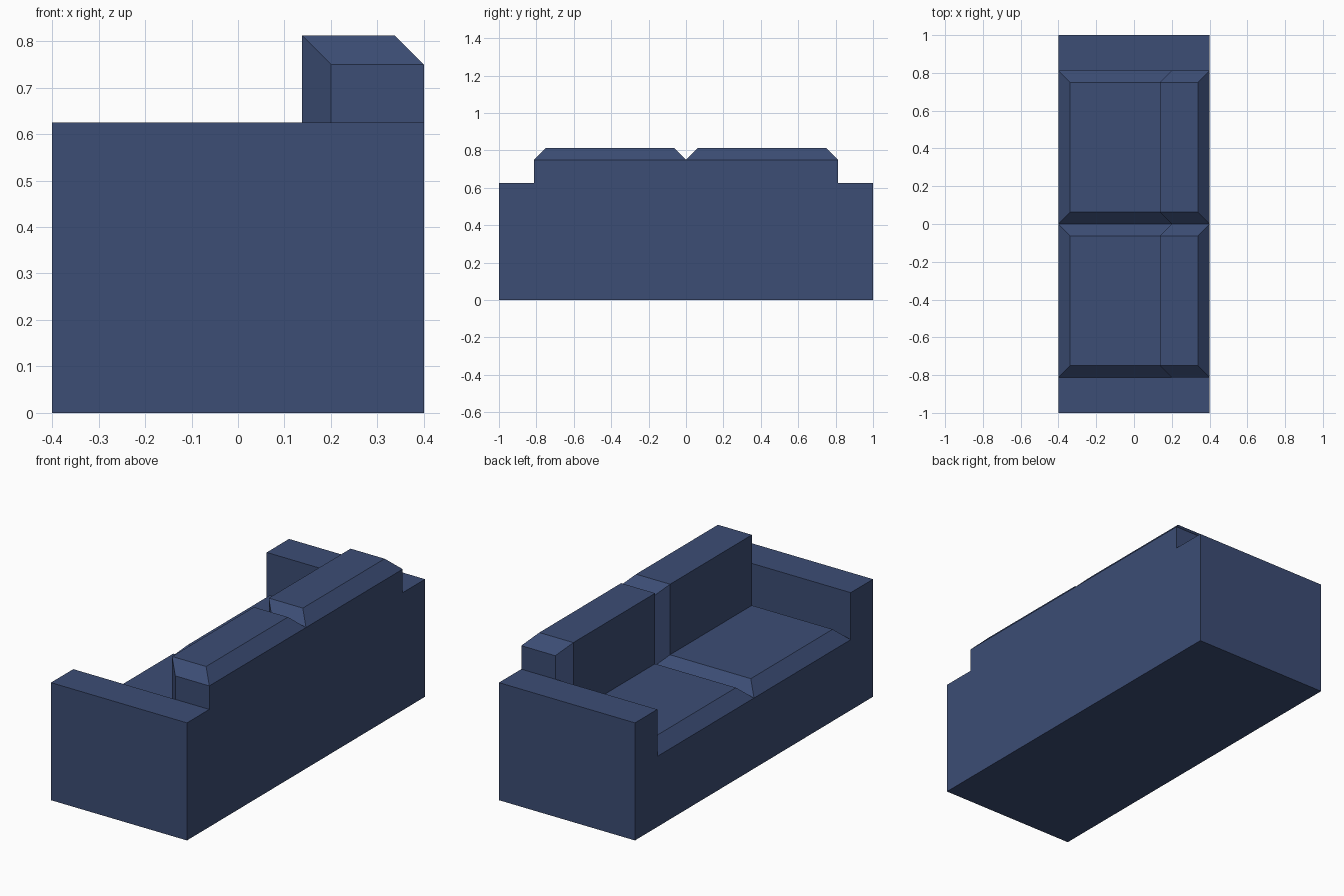
import bpy
import bmesh

cube = bpy.data.objects.get("Cube")
if cube:
    bpy.data.objects.remove(cube, do_unlink=True)

# Overall proportions
HALF_DEPTH, HALF_WIDTH = 0.4, 1.0
ARM_INNER, ARM_TOP = 0.8125, 0.625
SEAT, BACK_FRONT, BACK_TOP = 0.375, 0.2, 0.75
PUFF = 0.0625  # how far each cushion bulges out of its chamfered rim

fabric = bpy.data.materials.new("navy_fabric")
fabric.use_nodes = True
navy = (0.045, 0.074, 0.178, 1.0)
fabric.diffuse_color = navy
fabric.node_tree.nodes["Principled BSDF"].inputs["Base Color"].default_value = navy


def make_object(name, bm):
    bmesh.ops.recalc_face_normals(bm, faces=bm.faces[:])
    mesh = bpy.data.meshes.new(name)
    bm.to_mesh(mesh)
    bm.free()
    mesh.materials.append(fabric)
    obj = bpy.data.objects.new(name, mesh)
    bpy.context.collection.objects.link(obj)
    return obj


# Frame: U-shaped profile of base and arms, extruded front to back
def make_frame():
    bm = bmesh.new()
    half = [(HALF_WIDTH, 0), (HALF_WIDTH, ARM_TOP), (ARM_INNER, ARM_TOP), (ARM_INNER, SEAT)]
    outline = half + [(-y, z) for y, z in reversed(half)]
    face = bm.faces.new([bm.verts.new((-HALF_DEPTH, y, z)) for y, z in outline])
    swept = bmesh.ops.extrude_face_region(bm, geom=[face], use_keep_orig=True)
    verts = [g for g in swept["geom"] if isinstance(g, bmesh.types.BMVert)]
    bmesh.ops.translate(bm, verts=verts, vec=(2 * HALF_DEPTH, 0, 0))
    return make_object("sofa_frame", bm)


# Cushion: L-shaped seat and backrest with a mitred chamfer around the rim
def make_cushion(name, y0, y1):
    bm = bmesh.new()

    def row(points, y):
        return [bm.verts.new((x, y, z)) for x, z in points]

    rim = [(-HALF_DEPTH, SEAT), (BACK_FRONT, SEAT), (BACK_FRONT, BACK_TOP),
           (HALF_DEPTH, BACK_TOP), (HALF_DEPTH, SEAT)]
    front, crease = -HALF_DEPTH + PUFF, BACK_FRONT - PUFF
    raised = [(front, SEAT + PUFF), (crease, SEAT + PUFF),
              (crease, BACK_TOP + PUFF), (HALF_DEPTH - PUFF, BACK_TOP + PUFF)]
    rim0, rim1 = row(rim, y0), row(rim, y1)
    top0, top1 = row(raised, y0 + PUFF), row(raised, y1 - PUFF)

    for i in range(3):
        for lower, upper in ((rim0, top0), (top0, top1), (top1, rim1)):
            bm.faces.new((lower[i], lower[i + 1], upper[i + 1], upper[i]))
    for i in (0, 3):  # front and rear chamfers
        bm.faces.new((rim0[i], top0[i], top1[i], rim1[i]))
    bm.faces.new((rim0[3], rim0[4], rim1[4], rim1[3]))  # rear wall
    bm.faces.new((rim0[0], rim0[1], rim0[4], rim1[4], rim1[1], rim1[0]))  # underside
    for ring in (rim0, rim1):  # ends of the backrest
        bm.faces.new(ring[1:])
    return make_object(name, bm)


make_frame()
make_cushion("seat_and_back_cushion_near", -ARM_INNER, 0)
make_cushion("seat_and_back_cushion_far", 0, ARM_INNER)
